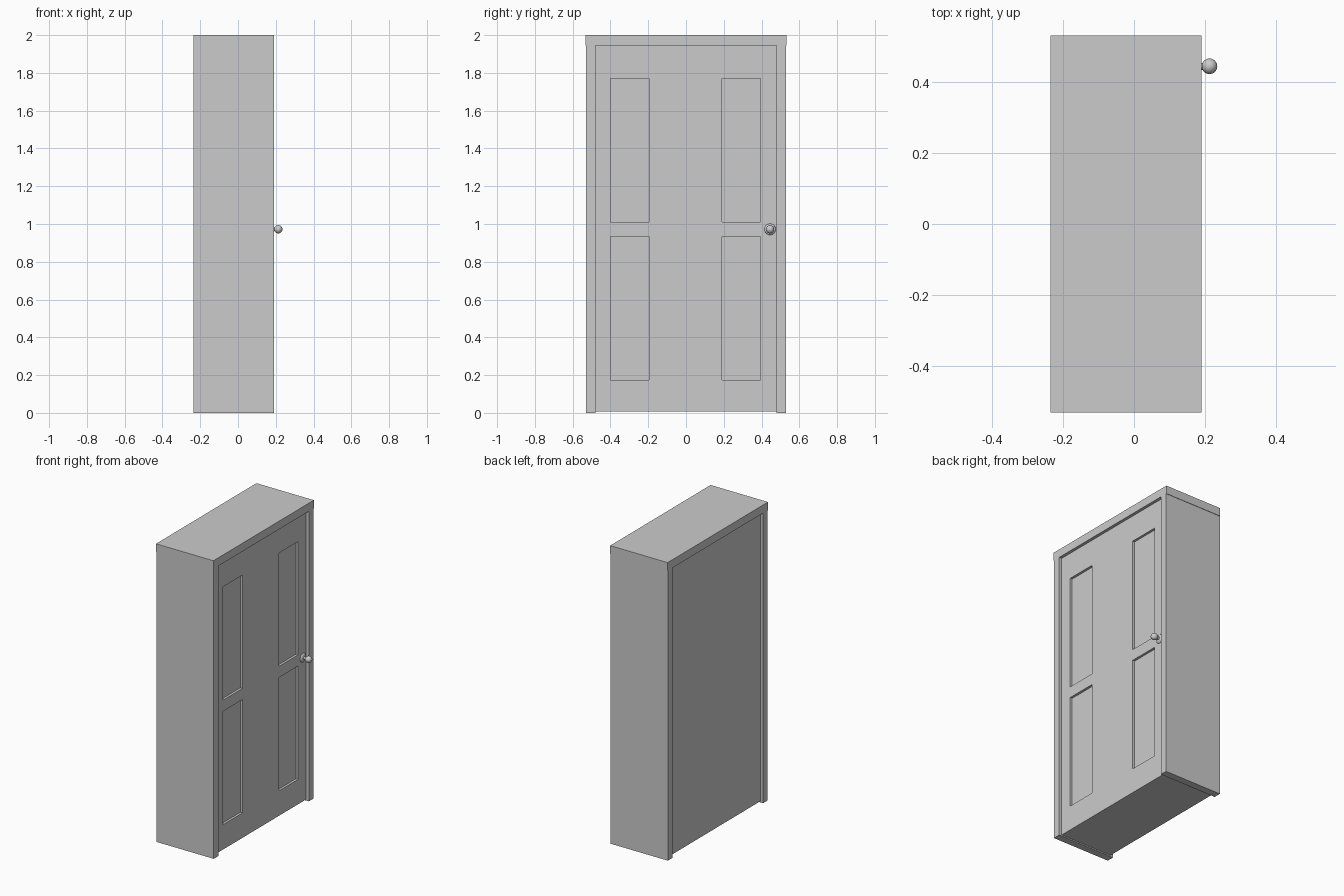
import bpy, math

if "Cube" in bpy.data.objects:
    bpy.data.objects.remove(bpy.data.objects["Cube"])

def box(name, x0, x1, y0, y1, z0, z1):
    bpy.ops.mesh.primitive_cube_add(size=1, location=((x0+x1)/2, (y0+y1)/2, (z0+z1)/2))
    o = bpy.context.object
    o.name = name
    o.scale = (x1-x0, y1-y0, z1-z0)
    bpy.ops.object.transform_apply(location=False, rotation=False, scale=True)
    return o

def smooth(o):
    bpy.ops.object.select_all(action='DESELECT')
    o.select_set(True)
    bpy.context.view_layer.objects.active = o
    bpy.ops.object.shade_smooth_by_angle(angle=math.radians(40))

BACK, FRONT = -0.236, 0.19      # frame depth
RECESS = 0.02
LINTEL = 1.945

# Door frame: two jambs and a header, slightly wider than the jambs
box("left_jamb", BACK, FRONT, -0.529, -0.48, 0, LINTEL)
box("right_jamb", BACK, FRONT, 0.48, 0.529, 0, LINTEL)
box("header", BACK, FRONT, -0.532, 0.532, LINTEL, 2)

# Thick door slab, set back from both frame faces
face = FRONT - RECESS
door = box("door", BACK + RECESS, face, -0.48, 0.48, 0.008, LINTEL)

# Four sunken panels cut in the front of the door
for y0, y1 in ((-0.4, -0.195), (0.19, 0.395)):
    for z0, z1 in ((0.175, 0.935), (1.01, 1.77)):
        cutter = box("panel_cutter", face - 0.016, face + 0.05, y0, y1, z0, z1)
        cutter.hide_render = True
        mod = door.modifiers.new("panel", 'BOOLEAN')
        mod.operation = 'DIFFERENCE'
        mod.solver = 'EXACT'
        mod.object = cutter
        bpy.context.view_layer.objects.active = door
        bpy.ops.object.modifier_apply(modifier=mod.name)
        bpy.data.objects.remove(cutter)

# Door knob: rounded rose, neck and ball
KY, KZ = 0.445, 0.972
bpy.ops.mesh.primitive_uv_sphere_add(segments=24, ring_count=12, radius=1, location=(face, KY, KZ))
rose = bpy.context.object
rose.name = "knob_rose"
rose.scale = (0.012, 0.03, 0.03)
smooth(rose)

bpy.ops.mesh.primitive_cylinder_add(vertices=16, radius=0.01, depth=0.04,
                                    location=(face + 0.02, KY, KZ), rotation=(0, math.pi/2, 0))
neck = bpy.context.object
neck.name = "knob_neck"
smooth(neck)

bpy.ops.mesh.primitive_uv_sphere_add(segments=24, ring_count=12, radius=0.022, location=(0.213, KY, KZ))
knob = bpy.context.object
knob.name = "knob_ball"
smooth(knob)
